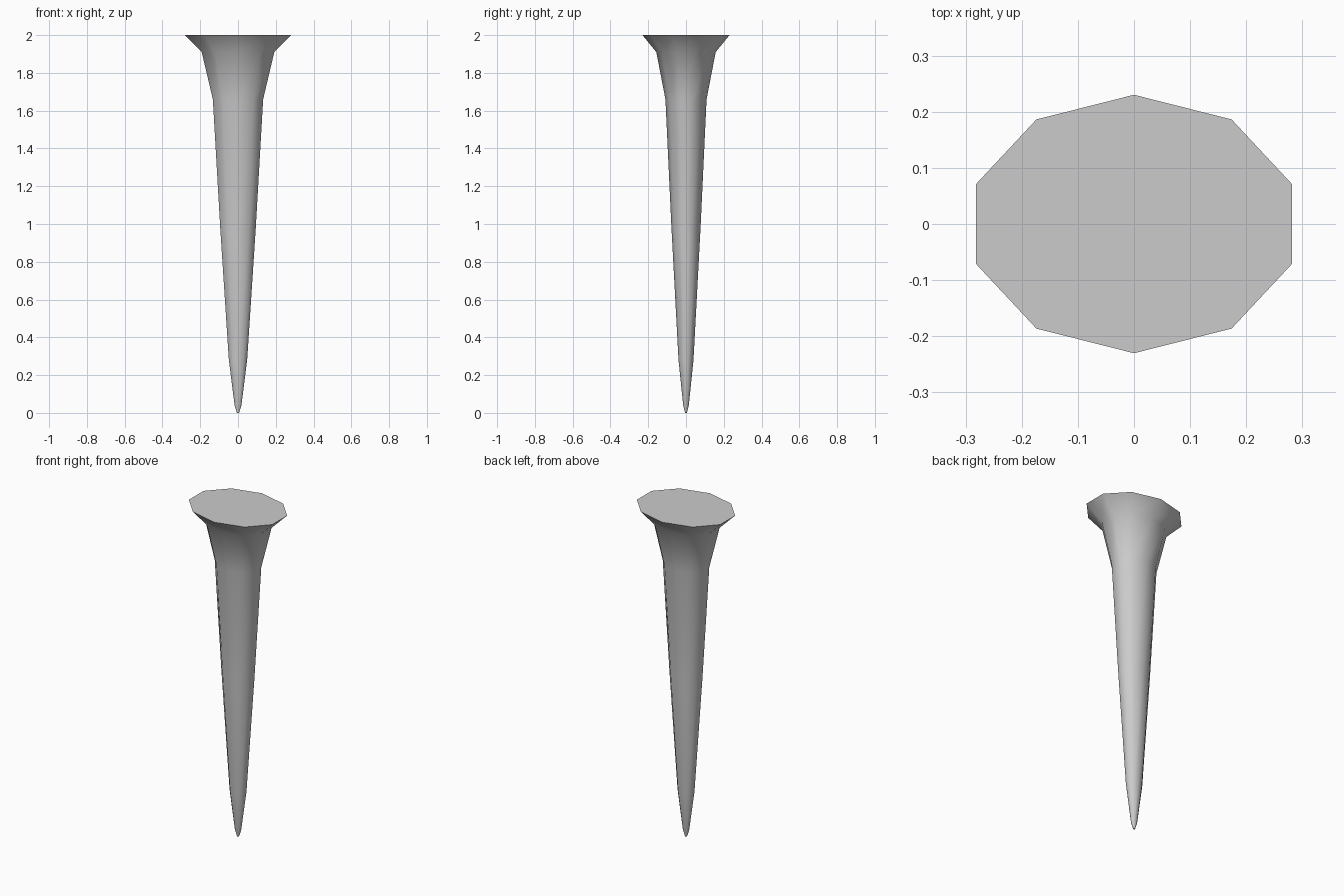
import bpy
import bmesh
from math import cos, sin, radians

cube = bpy.data.objects.get("Cube")
if cube:
    bpy.data.objects.remove(cube, do_unlink=True)

SIDES = 10
RATIO = 0.778  # depth of the oval section against its width

# Half width and height of each ring, from tip to flared head
PROFILE = [(0.006, 0.0), (0.019, 0.04), (0.051, 0.28), (0.099, 0.98),
           (0.14, 1.66), (0.202, 1.91), (0.296, 2.0)]

steel = bpy.data.materials.new("grey_steel")
steel.use_nodes = True
colour = (0.6, 0.6, 0.6, 1.0)
steel.diffuse_color = colour
steel.node_tree.nodes["Principled BSDF"].inputs["Base Color"].default_value = colour

# Tapered spike: oval rings bridged together and capped at both ends
bm = bmesh.new()
rings = []
for radius, height in PROFILE:
    angles = [radians(90 + 360 * i / SIDES) for i in range(SIDES)]
    rings.append([bm.verts.new((radius * cos(a), RATIO * radius * sin(a), height))
                  for a in angles])
for low, high in zip(rings, rings[1:]):
    for i in range(SIDES):
        j = (i + 1) % SIDES
        bm.faces.new((low[i], low[j], high[j], high[i]))
bm.faces.new(rings[-1])
bm.faces.new(rings[0][::-1])

mesh = bpy.data.meshes.new("spike")
bm.to_mesh(mesh)
bm.free()
mesh.materials.append(steel)
spike = bpy.data.objects.new("spike", mesh)
bpy.context.collection.objects.link(spike)

# Smooth shaft with a crisp rim around the flat head
bpy.ops.object.select_all(action="DESELECT")
spike.select_set(True)
bpy.context.view_layer.objects.active = spike
bpy.ops.object.shade_smooth_by_angle(angle=radians(50))
